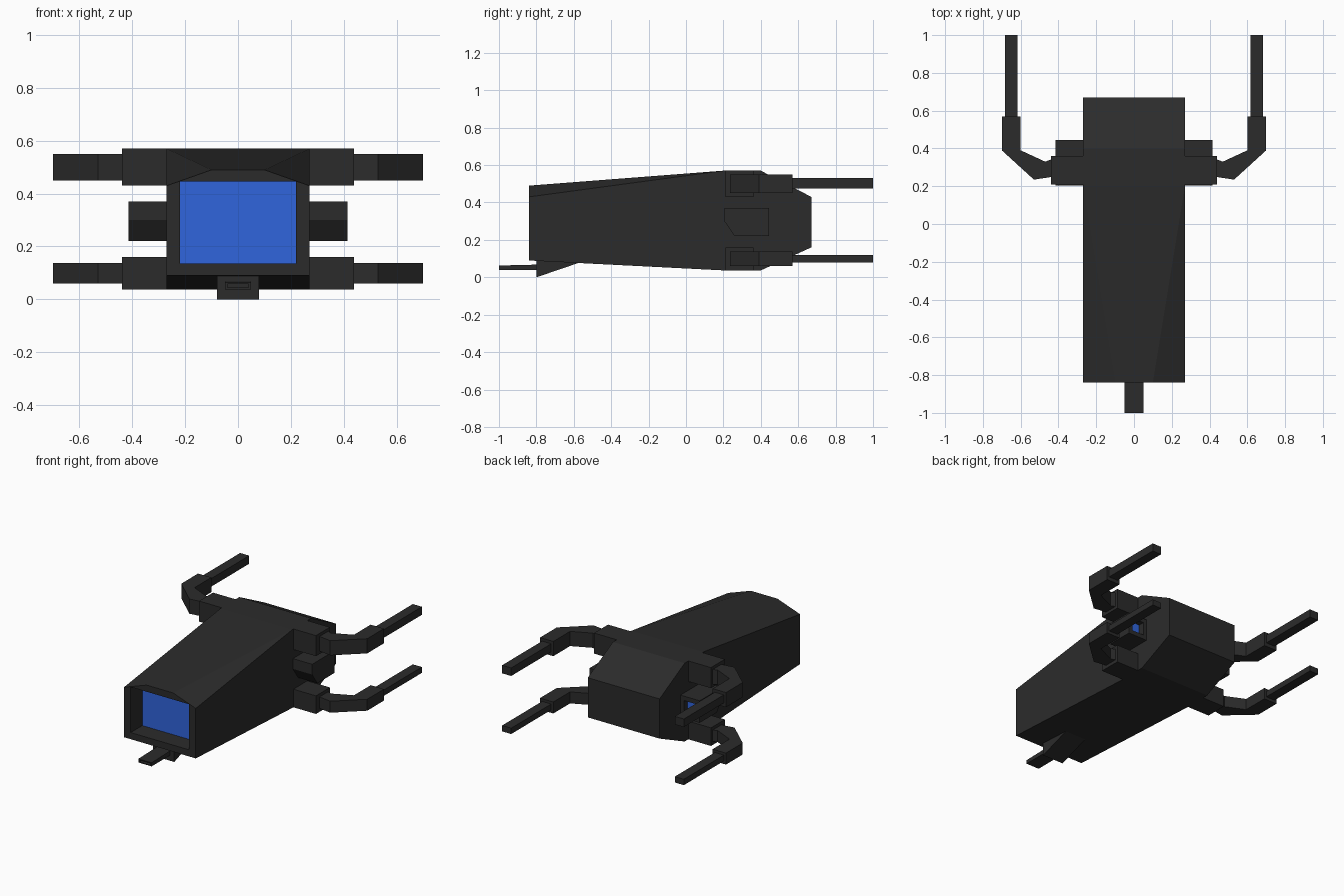
import bpy, bmesh

if "Cube" in bpy.data.objects:
    bpy.data.objects.remove(bpy.data.objects["Cube"])

def material(name, colour):
    m = bpy.data.materials.new(name)
    m.diffuse_color = colour
    m.use_nodes = True
    m.node_tree.nodes["Principled BSDF"].inputs["Base Color"].default_value = m.diffuse_color
    return m

DARK = material("dark_hull", (0.024, 0.024, 0.024, 1))
BLUE = material("blue_glow", (0.03, 0.13, 0.72, 1))

def finish(bm, name, mat):
    bmesh.ops.recalc_face_normals(bm, faces=bm.faces)
    me = bpy.data.meshes.new(name)
    bm.to_mesh(me)
    bm.free()
    ob = bpy.data.objects.new(name, me)
    me.materials.append(mat)
    bpy.context.collection.objects.link(ob)
    return ob

def hull(name, pts, mat=DARK):
    bm = bmesh.new()
    for p in pts:
        bm.verts.new(p)
    bmesh.ops.convex_hull(bm, input=bm.verts)
    bmesh.ops.dissolve_limit(bm, angle_limit=0.01, verts=bm.verts, edges=bm.edges)
    return finish(bm, name, mat)

def box(name, x, y, z, mat=DARK):
    return hull(name, [(a, b, c) for a in x for b in y for c in z], mat)

def prism(name, profile, axis, lo, hi):
    """Extrude a 2D outline along x (yz outline) or z (xy outline)."""
    def place(p, t):
        return (t, *p) if axis == 'x' else (*p, t)
    bm = bmesh.new()
    a, b = ([bm.verts.new(place(p, t)) for p in profile] for t in (lo, hi))
    bm.faces.new(a)
    bm.faces.new(b)
    for i in range(len(a)):
        j = (i + 1) % len(a)
        bm.faces.new((a[i], a[j], b[j], b[i]))
    return finish(bm, name, DARK)

def cut(ob, x, y, z):
    cutter = box(ob.name + "_cutter", x, y, z)
    mod = ob.modifiers.new("recess", 'BOOLEAN')
    mod.operation = 'DIFFERENCE'
    mod.solver = 'EXACT'
    mod.object = cutter
    cutter.hide_render = True
    cutter.hide_viewport = True

def mirror_x(ob):
    ob.modifiers.new("mirror", 'MIRROR')

# Tapered fuselage with chamfered nose shoulders
half = [(0.10, -0.84, 0.49), (0.27, -0.84, 0.43), (0.27, -0.84, 0.09),
        (0.27, 0.2, 0.57), (0.27, 0.4, 0.57), (0.27, 0.67, 0.43),
        (0.27, 0.67, 0.16), (0.27, 0.4, 0.037), (0.27, 0.2, 0.037)]
body = hull("fuselage", [(s * x, y, z) for s in (1, -1) for x, y, z in half])
cut(body, (-0.22, 0.22), (-0.95, -0.71), (0.135, 0.445))
box("front_window", (-0.22, 0.22), (-0.715, -0.70), (0.135, 0.445), BLUE)

# Side engines with glowing rear recess
engine = prism("engine", [(0.205, 0.37), (0.445, 0.37), (0.445, 0.22),
                          (0.26, 0.22), (0.205, 0.30)], 'x', 0.265, 0.415)
cut(engine, (0.295, 0.385), (0.40, 0.5), (0.25, 0.34))
mirror_x(engine)
mirror_x(box("engine_glow", (0.295, 0.385), (0.39, 0.403), (0.25, 0.34), BLUE))

# Four bent arms: shoulder block, elbow and backward rod
elbow = [(0.43, 0.25), (0.53, 0.235), (0.70, 0.39), (0.70, 0.57),
         (0.60, 0.57), (0.60, 0.39), (0.47, 0.33), (0.43, 0.345)]
for level, block, arm, rod in (
        ("upper", (0.43, 0.57), (0.45, 0.55), (0.475, 0.53)),
        ("lower", (0.037, 0.16), (0.06, 0.138), (0.08, 0.12))):
    mirror_x(box(level + "_shoulder", (0.26, 0.44), (0.21, 0.36), block))
    mirror_x(prism(level + "_elbow", elbow, 'z', *arm))
    mirror_x(box(level + "_rod", (0.616, 0.684), (0.56, 1.0), rod))

# Chin mount and hollow flat barrel
prism("chin_mount", [(-0.8, 0.0), (-0.8, 0.095), (-0.55, 0.085), (-0.58, 0.075)],
      'x', -0.08, 0.08)
barrel = hull("chin_barrel", [(x, y, z) for x in (-0.05, 0.05)
                              for y, z in ((-1, 0.038), (-0.79, 0.038),
                                           (-1, 0.063), (-0.79, 0.068))])
cut(barrel, (-0.04, 0.04), (-1.1, -0.92), (0.044, 0.057))
